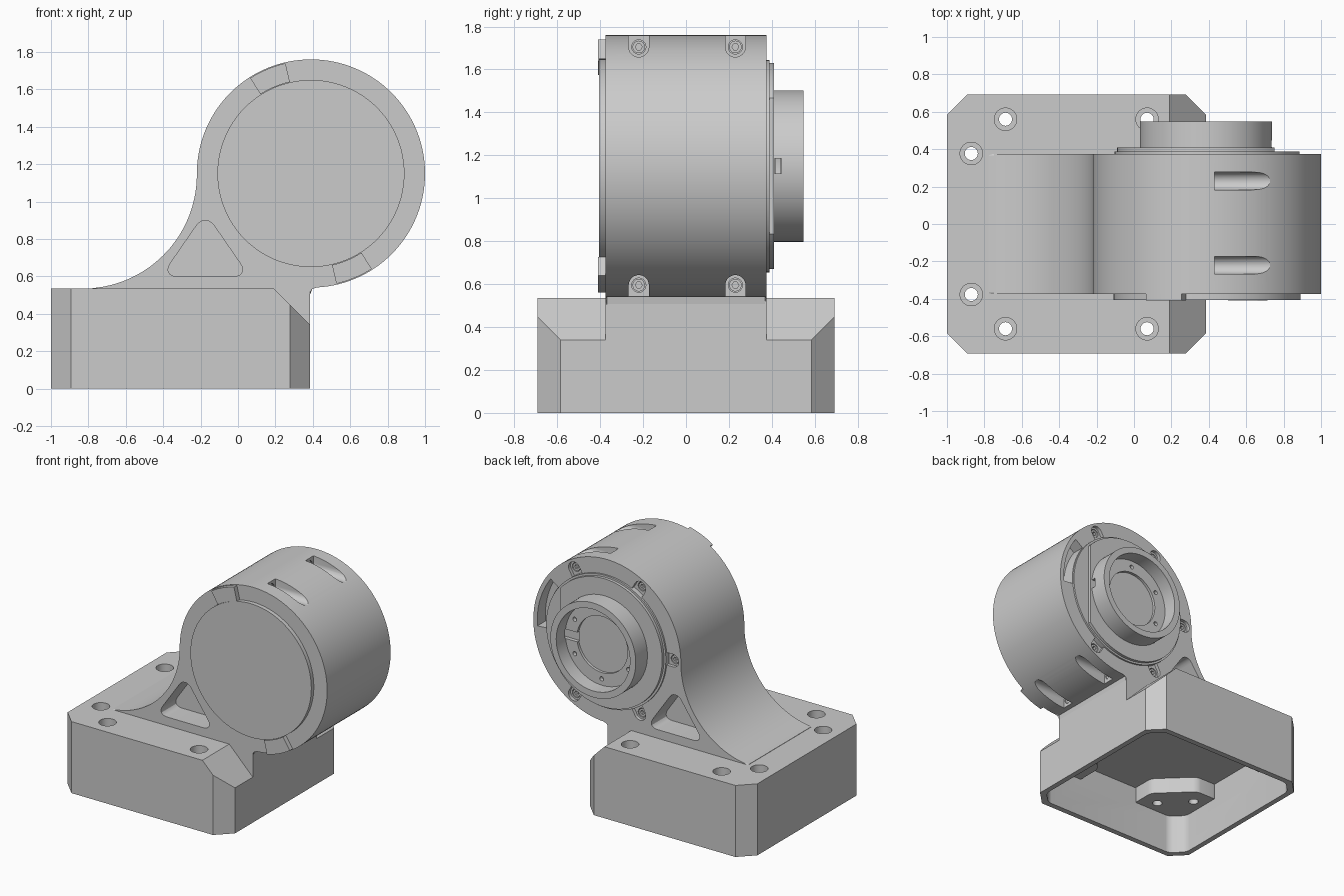
import bpy, bmesh
from math import sin, cos, radians

cube = bpy.data.objects.get("Cube")
if cube:
    bpy.data.objects.remove(cube, do_unlink=True)

grey = bpy.data.materials.new("plain grey")
grey.use_nodes = True
grey.diffuse_color = (0.6, 0.6, 0.6, 1)
for node in grey.node_tree.nodes:
    if node.type == 'BSDF_PRINCIPLED':
        node.inputs["Base Color"].default_value = (0.6, 0.6, 0.6, 1)

CX, CZ, R = 0.39, 1.15, 0.61      # drum centre and radius
HALF = 0.375                      # half depth of the drum


def arc(cx, cy, r, a0, a1, n=24):
    """Points along an arc, in degrees."""
    angles = [radians(a0 + (a1 - a0) * i / n) for i in range(n + 1)]
    return [(cx + r * cos(a), cy + r * sin(a)) for a in angles]


def circle(cx, cy, r, n=48):
    return arc(cx, cy, r, 0, 360, n)[:-1]


def rect(u0, u1, v0, v1):
    return [(u0, v0), (u1, v0), (u1, v1), (u0, v1)]


def sector(r0, r1, a0, a1):
    return arc(CX, CZ, r1, a0, a1) + arc(CX, CZ, r0, a1, a0)


def polar(r, deg):
    return CX + r * cos(radians(deg)), CZ + r * sin(radians(deg))


def prism(name, pts, axis, t0, t1, rounding=0, chamfer=0):
    """Extrude an outline along an axis; round its corners or chamfer its rims."""
    place = {'x': lambda u, v, t: (t, u, v),
             'y': lambda u, v, t: (u, t, v),
             'z': lambda u, v, t: (u, v, t)}[axis]
    bm = bmesh.new()
    lo = [bm.verts.new(place(u, v, t0)) for u, v in pts]
    hi = [bm.verts.new(place(u, v, t1)) for u, v in pts]
    n = len(pts)
    caps = [bm.faces.new(lo), bm.faces.new(hi[::-1])]
    for i in range(n):
        j = (i + 1) % n
        bm.faces.new((lo[i], hi[i], hi[j], lo[j]))
    if rounding:
        edges = [bm.edges.get((a, b)) for a, b in zip(lo, hi)]
        bmesh.ops.bevel(bm, geom=edges, offset=rounding, segments=6,
                        profile=0.5, affect='EDGES')
    if chamfer:
        edges = [e for cap in caps for e in cap.edges]
        bmesh.ops.bevel(bm, geom=edges, offset=chamfer, segments=1,
                        profile=0.5, affect='EDGES')
    bmesh.ops.recalc_face_normals(bm, faces=bm.faces)
    mesh = bpy.data.meshes.new(name)
    bm.to_mesh(mesh)
    bm.free()
    mesh.materials.append(grey)
    obj = bpy.data.objects.new(name, mesh)
    bpy.context.collection.objects.link(obj)
    return obj


def combine(target, tool, operation='DIFFERENCE'):
    """Apply one boolean and discard the tool."""
    mod = target.modifiers.new("cut", 'BOOLEAN')
    mod.operation, mod.solver, mod.object = operation, 'EXACT', tool
    bpy.context.view_layer.objects.active = target
    bpy.ops.object.modifier_apply(modifier=mod.name)
    bpy.data.objects.remove(tool, do_unlink=True)


def cut(target, pts, axis, t0, t1, rounding=0):
    combine(target, prism("cutter", pts, axis, t0, t1, rounding))


def screw(name, host, u, v, axis, surface):
    """Socket head screw sunk flush into a bore in its host."""
    cut(host, circle(u, v, 0.033, 24), axis, surface - 0.035, surface + 0.02)
    head = prism(name, circle(u, v, 0.029, 24), axis, surface - 0.04, surface - 0.003)
    cut(head, circle(u, v, 0.016, 6), axis, surface - 0.025, surface + 0.02)
    parts.append(head)


def chamfered(x0, x1, y, c):
    return [(x0 + c, -y), (x1 - c, -y), (x1, c - y), (x1, y - c),
            (x1 - c, y), (x0 + c, y), (x0, y - c), (x0, c - y)]


parts = []

# Hollow base with chamfered corners
base = prism("base", chamfered(-1, 0.385, 0.692, 0.107), 'z', 0, 0.535)
cut(base, chamfered(-0.96, 0.345, 0.65, 0.09), 'z', -0.1, 0.42, 0.03)
for s in (-1, 1):
    # bosses under the screw holes and behind the sloped shoulder
    left = [(-0.98, 0.25), (-0.8, 0.25), (-0.56, 0.48), (-0.56, 0.67),
            (-0.87, 0.67), (-0.98, 0.56)]
    right = [(-0.05, 0.46), (0.08, 0.33), (0.365, 0.33), (0.365, 0.57),
             (0.27, 0.67), (-0.05, 0.67)]
    for boss in (left, right):
        combine(base, prism("boss", [(x, s * y) for x, y in boss],
                            'z', 0.3, 0.48, 0.03), 'UNION')
    # sloped shoulder beside the drum support
    slope = [(0.19, 0.535), (0.485, 0.24), (0.485, 0.635), (0.09, 0.635)]
    cut(base, slope, 'y', s * HALF, s * 0.8)
    # counterbored mounting holes
    for x, y in ((-0.87, 0.377), (-0.687, 0.56), (0.07, 0.56)):
        cut(base, circle(x, s * y, 0.06, 32), 'z', 0.43, 0.7)
        cut(base, circle(x, s * y, 0.035, 24), 'z', 0.05, 0.5)
parts.append(base)

# Drum body flowing into the base through a concave fillet
outline = (arc(-0.83, 1.145, R, -85, -1, 32) + arc(CX, CZ, R, 180, -90, 96)
           + [(0.384, 0.5), (-0.777, 0.5)])
body = prism("drum_body", outline, 'y', -HALF, HALF, chamfer=0.008)

# Triangular pockets on both faces
triangle = [(-0.41, 0.6), (0.06, 0.6), (-0.175, 0.94)]
for s in (-1, 1):
    cut(body, triangle, 'y', s * 0.2, s * 0.5, 0.085)

# Screw slots along the top and bottom of the drum
for y in (-0.22, 0.23):
    for s in (-1, 1):
        z = CZ + s * 0.555
        a = 180 if s > 0 else 0
        slot = arc(y, z, 0.047, a, a + 180, 16)
        slot += [(y + s * 0.047, z + s * 0.2), (y - s * 0.047, z + s * 0.2)]
        cut(body, slot, 'x', 0.43, 1.1)
        screw("slot_screw", body, y, z, 'x', 0.43)

# Rear screw recesses, rounded toward the rim
for deg in (60, 120, 180, 240, 300):
    u, v = polar(0.545, deg)
    recess = arc(u, v, 0.047, deg - 90, deg + 90, 16)
    ox, oz = polar(0.48, deg)
    dx, dz = ox - u, oz - v
    recess += [(recess[-1][0] + dx, recess[-1][1] + dz),
               (recess[0][0] + dx, recess[0][1] + dz)]
    cut(body, recess, 'y', HALF - 0.025, 0.5)
    screw("rear_screw", body, u, v, 'y', HALF - 0.025)

# Curved cable window at the rear
cut(body, sector(0.5, 0.578, -4, 36), 'y', 0.28, 0.5)
parts.append(body)

# Front cover with two locking tabs
parts.append(prism("front_cover", circle(CX, CZ, 0.5, 96), 'y', -0.405, -0.3))
for deg in (103, -77):
    parts.append(prism("front_tab", sector(0.502, 0.605, deg, deg + 19.5),
                       'y', -0.41, -0.36))

# Rear bearing plate and trimmed flange
parts.append(prism("rear_plate", circle(CX, CZ, 0.495, 96), 'y', 0.3, 0.388))
flange = prism("rear_flange", circle(CX, CZ, 0.48, 96), 'y', 0.35, 0.41)
cut(flange, rect(0.75, 1, 0.5, 1.8), 'y', 0.3, 0.6)
parts.append(flange)

# Output collar with stepped recess, screw holes and cable notch
collar = prism("output_collar", circle(CX - 0.005, CZ, 0.353, 96), 'y', 0.38, 0.548)
cut(collar, circle(CX - 0.005, CZ, 0.305, 72), 'y', 0.44, 0.7)
cut(collar, circle(CX - 0.005, CZ, 0.21, 64), 'y', 0.42, 0.7)
for k in range(6):
    u, v = polar(0.257, 30 + 60 * k)
    cut(collar, circle(u, v, 0.016, 16), 'y', 0.40, 0.6)
cut(collar, rect(0.585, 0.9, 1.115, 1.185), 'y', 0.412, 0.446)
parts.append(collar)

# Smooth curved walls, keep edges crisp
bpy.ops.object.select_all(action='DESELECT')
for obj in parts:
    obj.select_set(True)
bpy.context.view_layer.objects.active = body
bpy.ops.object.shade_smooth_by_angle(angle=radians(25))
